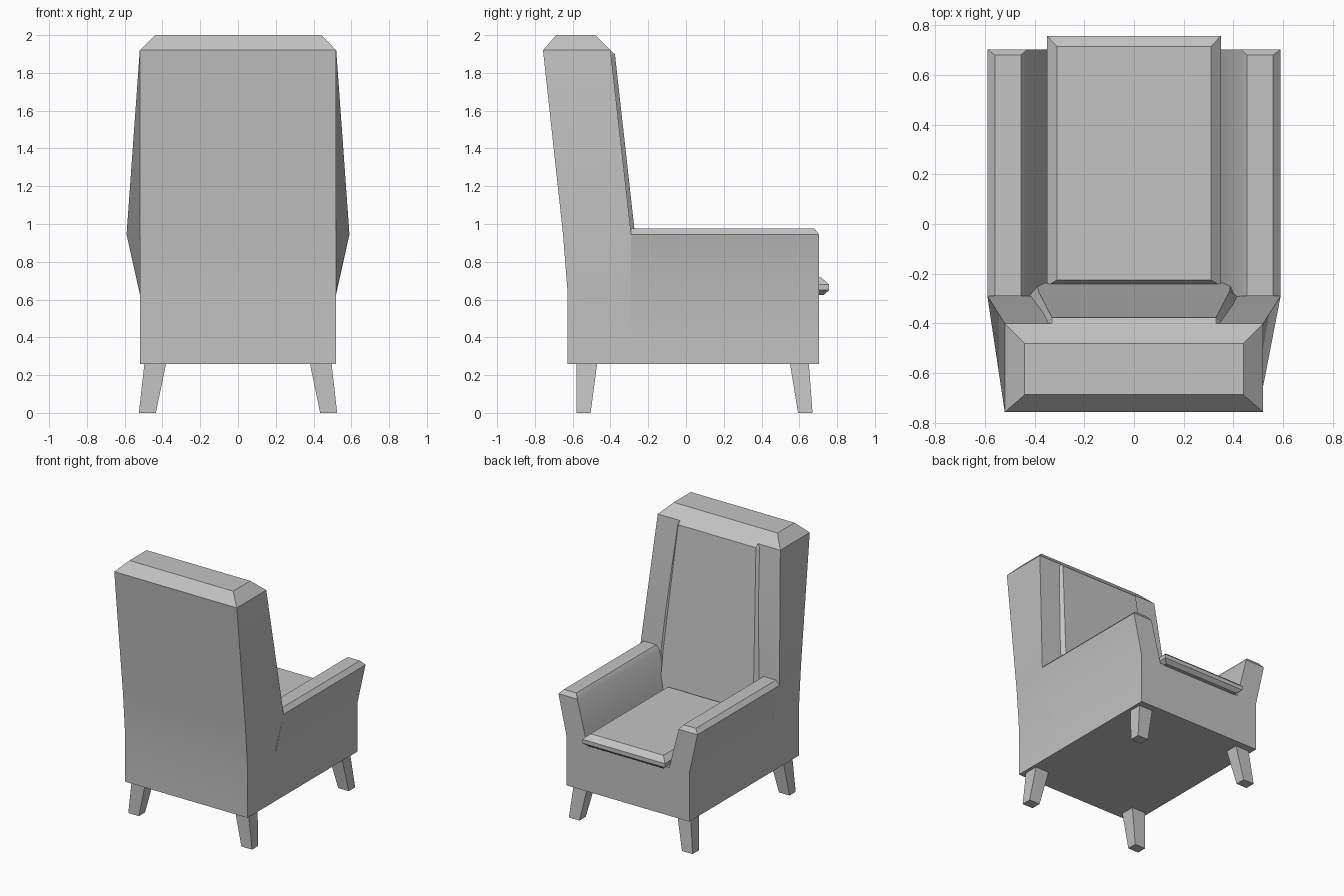
import bpy
import bmesh
from math import radians

cube = bpy.data.objects.get("Cube")
if cube:
    bpy.data.objects.remove(cube, do_unlink=True)

# One plain upholstery colour
GREY = (0.55, 0.55, 0.55, 1.0)
grey = bpy.data.materials.new("plain_grey")
grey.use_nodes = True
grey.diffuse_color = GREY
bsdf = next(n for n in grey.node_tree.nodes if n.type == 'BSDF_PRINCIPLED')
bsdf.inputs["Base Color"].default_value = GREY


def loft(name, rings, mirror=False):
    """Skin a stack of equal-length point rings and cap both ends."""
    bm = bmesh.new()
    loops = [[bm.verts.new(p) for p in ring] for ring in rings]
    for low, high in zip(loops, loops[1:]):
        for i in range(len(low)):
            j = (i + 1) % len(low)
            bm.faces.new((low[i], low[j], high[j], high[i]))
    bm.faces.new(loops[0])
    bm.faces.new(loops[-1])
    bmesh.ops.remove_doubles(bm, verts=bm.verts[:], dist=0.0005)
    bmesh.ops.recalc_face_normals(bm, faces=bm.faces[:])
    mesh = bpy.data.meshes.new(name)
    bm.to_mesh(mesh)
    bm.free()
    mesh.materials.append(grey)
    obj = bpy.data.objects.new(name, mesh)
    bpy.context.collection.objects.link(obj)
    if mirror:
        obj.modifiers.new("Mirror", 'MIRROR')
    bpy.ops.object.select_all(action='DESELECT')
    obj.select_set(True)
    bpy.context.view_layer.objects.active = obj
    bpy.ops.object.shade_smooth_by_angle(angle=radians(25))
    return obj


def level(z, x_rear, y_rear, x_front, y_front):
    """Symmetric four-sided ring at height z."""
    return [(-x_rear, y_rear, z), (x_rear, y_rear, z),
            (x_front, y_front, z), (-x_front, y_front, z)]


def section(half, y):
    """Full cross-section from its +x half."""
    return ([(x, y, z) for x, z in half]
            + [(-x, y, z) for x, z in reversed(half)])


# Seat frame: U-shaped section with flared arms, chamfered at the open end
arm = [(0.52, 0.26), (0.52, 0.63), (0.59, 0.945), (0.56, 0.977),
       (0.455, 0.977), (0.43, 0.945), (0.35, 0.63)]
tip = arm[:2] + [arm[2]] * 2 + [arm[5]] * 2 + arm[6:]
loft("seat_frame", [section(arm, -0.29), section(arm, 0.68), section(tip, 0.703)])

# Backrest: leaning block whose wings flare out to meet the arms
loft("backrest", [
    level(0.26, 0.52, -0.627, 0.52, -0.29),
    level(0.64, 0.52, -0.627, 0.52, -0.29),
    level(0.945, 0.52, -0.651, 0.59, -0.29),
    level(1.92, 0.52, -0.757, 0.52, -0.40),
    level(2.0, 0.44, -0.687, 0.44, -0.48),
])

# Raised upholstery panel between the wings
loft("back_panel", [
    level(0.64, 0.43, -0.30, 0.39, -0.235),
    level(0.945, 0.43, -0.30, 0.385, -0.27),
    level(1.898, 0.355, -0.41, 0.33, -0.376),
    level(1.93, 0.35, -0.44, 0.33, -0.41),
])

# Seat cushion with bevelled rim
loft("seat_cushion", [
    level(0.625, 0.32, -0.22, 0.32, 0.73),
    level(0.65, 0.35, -0.25, 0.35, 0.757),
    level(0.68, 0.35, -0.25, 0.35, 0.757),
    level(0.717, 0.31, -0.225, 0.31, 0.715),
])


def block(z, x0, x1, y0, y1):
    return [(x0, y0, z), (x1, y0, z), (x1, y1, z), (x0, y1, z)]


# Splayed tapering legs, mirrored left to right
for name, foot, top in (("rear_legs", (-0.58, -0.505), (-0.58, -0.47)),
                        ("front_legs", (0.593, 0.67), (0.55, 0.65))):
    loft(name, [block(0, 0.435, 0.525, *foot),
                block(0.265, 0.38, 0.495, *top)], mirror=True)
